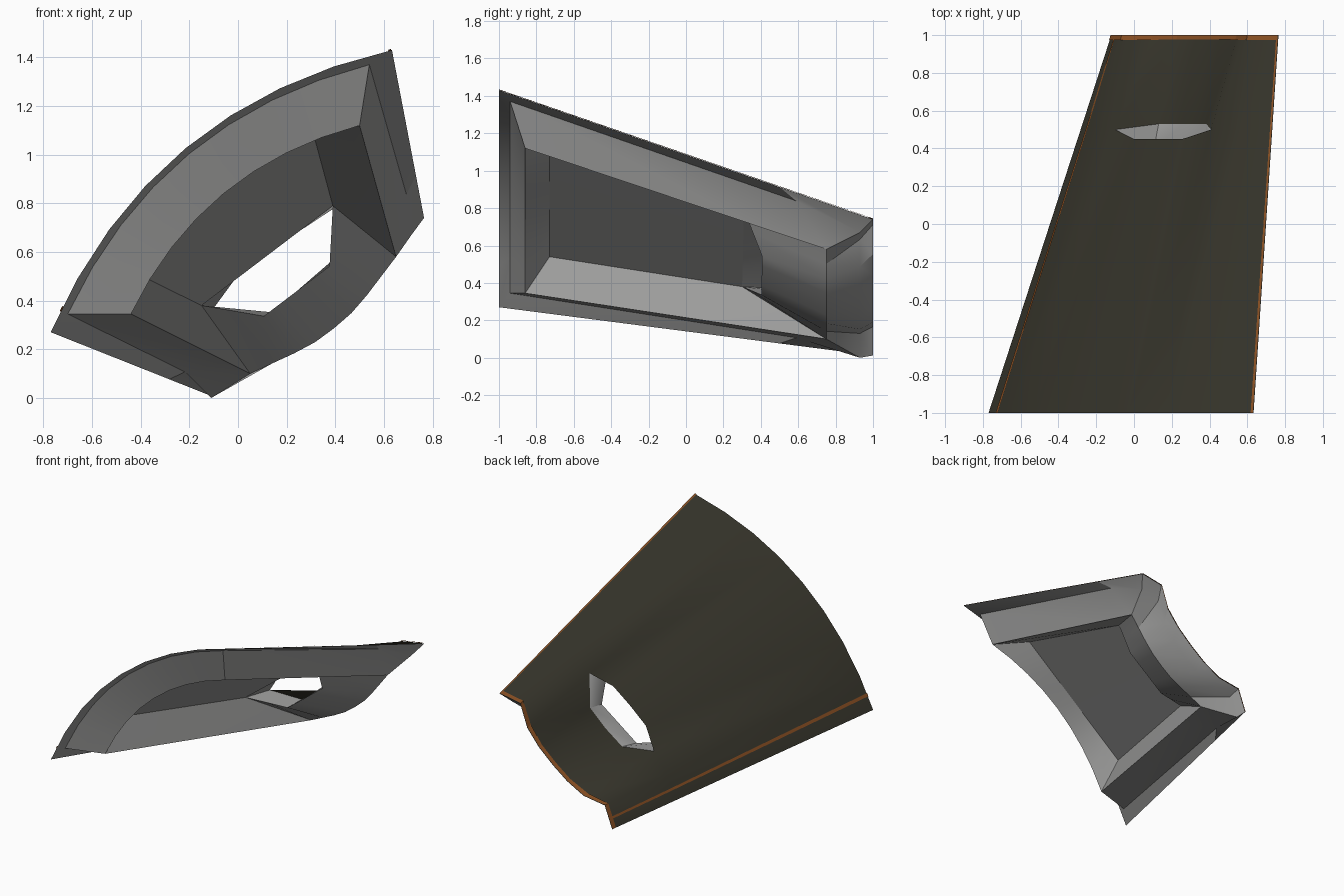
import bpy, bmesh, math
from mathutils import Vector

if "Cube" in bpy.data.objects:
    bpy.data.objects.remove(bpy.data.objects["Cube"])

OUT = Vector((-0.638, 0, 0.77))            # outward direction of the shell
US = [i / 4 - 1 for i in range(9)]         # nine columns across the panel


def material(name, rgb):
    m = bpy.data.materials.new(name)
    m.diffuse_color = (*rgb, 1)
    m.use_nodes = True
    m.node_tree.nodes["Principled BSDF"].inputs["Base Color"].default_value = m.diffuse_color
    return m


olive = material("dark olive", (0.034, 0.032, 0.022))
grey = material("grey", (0.34, 0.34, 0.335))
orange = material("burnt orange", (0.23, 0.072, 0.015))


def arc(a, b, height):
    """Nine points from a to b, pushed outward by height(u)."""
    a, b = Vector(a), Vector(b)
    return [a.lerp(b, (u + 1) / 2) + OUT * height(u) for u in US]


def sag(s):
    return lambda u: s * (1 - u * u)


def table(*h):
    """Symmetric profile given at |u| = 0, .25, .5, .75, 1."""
    return lambda u: h[round(abs(u) * 4)]


# Outer corners: lower front, upper front, lower back, upper back
LF, UF = Vector((-0.77, -1, 0.27)), Vector((0.633, -1, 1.43))
LB, UB = Vector((-0.12, 1, 0.012)), Vector((0.765, 1, 0.74))


def skin_row(y_mid, height):
    """Row of the outer skin; the ends of the slot share y = 0.5."""
    row = []
    for u in US:
        k = ((y_mid if abs(u) < 0.5 else 0.5) + 1) / 2
        p = LF.lerp(LB, k).lerp(UF.lerp(UB, k), (u + 1) / 2)
        row.append(p + OUT * height(u))
    return row


front = arc(LF, UF, sag(0.23))
slot_top = skin_row(0.45, table(0.142, 0.136, 0.11, 0.07, 0))
slot_low = skin_row(0.53, table(-0.05, -0.04, 0.11, 0.07, 0))
back = arc(LB, UB, table(-0.04, -0.034, -0.005, 0.082, 0))

# Rings of the inner frame: flange, ridge, recessed floor
flange_f = arc((-0.70, -0.94, 0.345), (0.54, -0.94, 1.37), sag(0.19))
flange_b = arc((-0.11, 0.93, 0.0), (0.713, 0.93, 0.67),
               table(-0.06, -0.052, -0.02, 0.06, 0))
flange_mid = {0: Vector((-0.218, 0.59, 0.107)), -1: Vector((0.692, 0.59, 0.838))}
ridge_f = arc((-0.44, -0.86, 0.345), (0.50, -0.86, 1.12), sag(0.14))
ridge_b = arc((0.05, 0.75, 0.10), (0.65, 0.75, 0.58),
              table(-0.07, -0.066, -0.048, -0.024, 0))
floor_f = arc((-0.475, -0.73, 0.54), (0.29, -0.73, 1.16), sag(0))
floor_b = arc((-0.15, 0.30, 0.38), (0.39, 0.31, 0.79), sag(0))
lip = arc((-0.15, 0.30, 0.38), (0.39, 0.31, 0.79),
          lambda u: -0.19 * min(1, 2 - 2 * abs(u)))
for p, u in zip(lip, US):
    p.y += 0.10 * min(1, 2 - 2 * abs(u))

bm = bmesh.new()


def strip(a, b, mat):
    """Quads between two point rows."""
    va, vb = [bm.verts.new(p) for p in a], [bm.verts.new(p) for p in b]
    for i in range(len(a) - 1):
        f = bm.faces.new((va[i], va[i + 1], vb[i + 1], vb[i]))
        f.material_index = mat


def finish(name, mats):
    me = bpy.data.meshes.new(name)
    bm.to_mesh(me)
    ob = bpy.data.objects.new(name, me)
    bpy.context.collection.objects.link(ob)
    for m in mats:
        me.materials.append(m)
    bm.clear()
    return ob


# Outer skin with the slot left open
strip(front, slot_top, 0)
strip(slot_low, back, 0)

# Inner frame: each ring pair is joined at front and back
rings = [(front, back), (flange_f, flange_b), (ridge_f, ridge_b), (floor_f, lip)]
for (f0, b0), (f1, b1) in zip(rings, rings[1:]):
    strip(f0, f1, 1)
    strip(b0, b1, 1)

# Side rails: flange, outer wall and inner slope
for e in (0, -1):
    edge = [front[e], slot_top[e], back[e]]
    flange = [flange_f[e], flange_mid[e], flange_b[e]]
    ridge = [ridge_f[e], ridge_f[e].lerp(ridge_b[e], 0.8), ridge_b[e]]
    strip(edge, flange, 1)
    strip(flange, ridge, 1)
    strip(ridge[:2], [floor_f[e], lip[e]], 1)
    corner = [bm.verts.new(p) for p in (ridge[1], ridge[2], lip[e])]
    bm.faces.new(corner).material_index = 1

# Recessed floor
strip(floor_f, floor_b, 1)

# Slot tunnel, roof and ramp
strip(floor_b[::2], slot_top[2:7], 1)
strip(lip[::2], slot_low[2:7], 1)

bmesh.ops.remove_doubles(bm, verts=bm.verts[:], dist=0.0005)
bmesh.ops.recalc_face_normals(bm, faces=bm.faces[:])
panel = finish("shell_panel", [olive, grey])
bpy.context.view_layer.objects.active = panel
panel.select_set(True)
bpy.ops.object.shade_smooth_by_angle(angle=math.radians(25))

# Keep the olive skin smooth all over
bm.from_mesh(panel.data)
for e in bm.edges:
    if all(f.material_index == 0 for f in e.link_faces):
        e.smooth = True
bm.to_mesh(panel.data)
bm.clear()


# Thin orange edge trim lying on the skin
def trim(name, a, b):
    strip([p + OUT * 0.006 for p in a], [p + OUT * 0.006 for p in b], 0)
    bm.normal_update()
    for f in bm.faces:
        if f.normal.dot(OUT) < 0:
            f.normal_flip()
    finish(name, [orange])


rows = (front, slot_top, back)
trim("lower_edge_trim", [r[0].lerp(r[1], 0.37) for r in rows],
     [r[0].lerp(r[1], 0.46) for r in rows])
trim("upper_edge_trim", [r[8] for r in rows],
     [r[8].lerp(r[7], 0.05) for r in rows])
trim("back_edge_trim", back, [p.lerp(q, 0.05) for p, q in zip(back, slot_low)])
